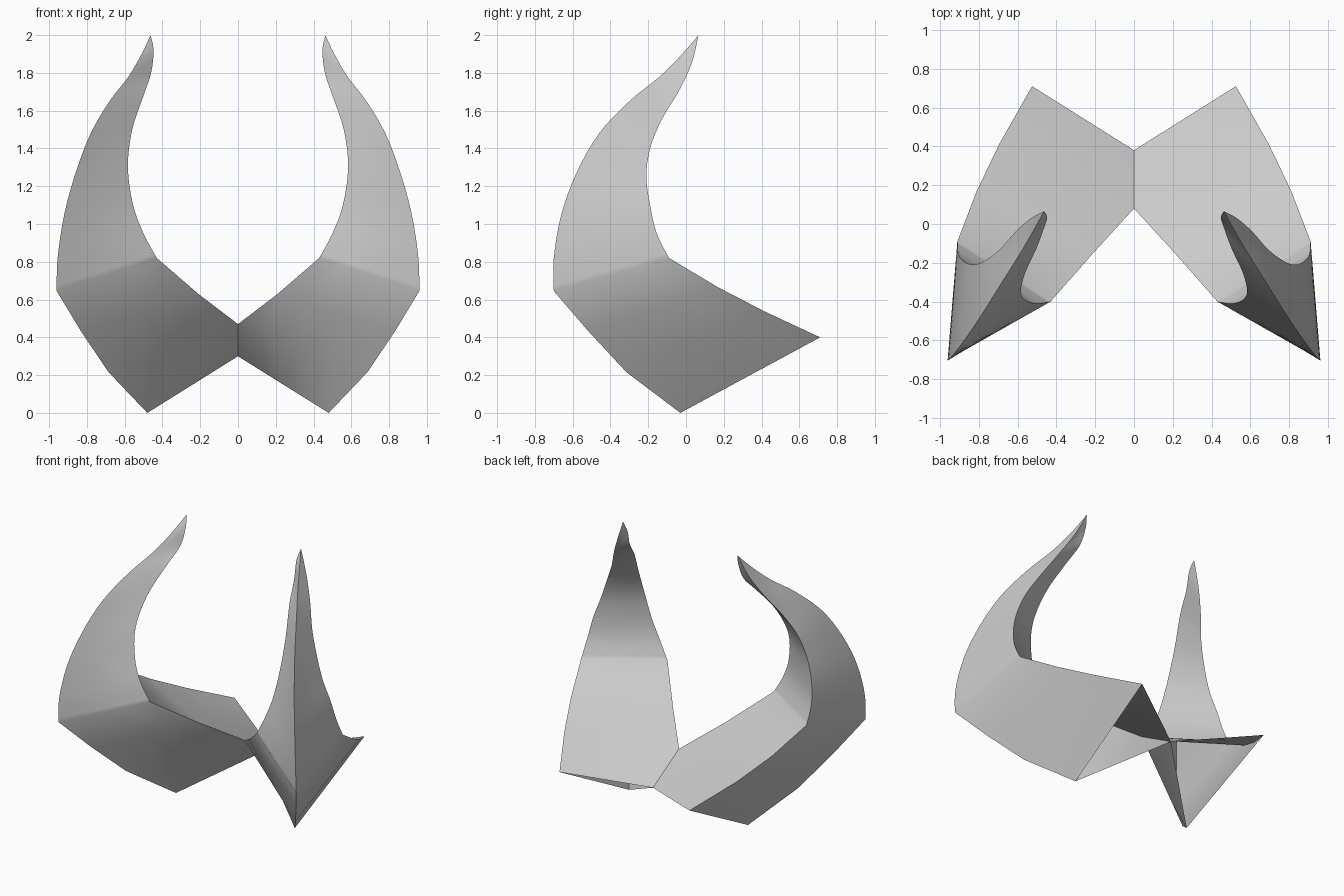
import bpy, bmesh, math
from mathutils import Vector as V

if "Cube" in bpy.data.objects:
    bpy.data.objects.remove(bpy.data.objects["Cube"])

# Three-cornered cross-sections: (front corner, inner corner, outer back corner)
root = [  # open back end up to the bend
    [(.48, -.03, 0), (0, .38, .30), (.525, .71, .40)],
    [(.685, -.315, .215), (0, .08, .47), (.695, .41, .54)],
    [(.83, -.515, .43), (.21, -.15, .63), (.81, .17, .665)],
    [(.96, -.70, .645), (.43, -.40, .82), (.91, -.09, .82)],
]
blade = [  # bend up to the curled tip
    root[-1],
    [(.955, -.70, .82), (.50, -.41, .95), (.905, -.155, .95)],
    [(.92, -.66, 1.05), (.555, -.395, 1.1), (.88, -.19, 1.1)],
    [(.86, -.58, 1.27), (.583, -.35, 1.3), (.83, -.21, 1.25)],
    [(.78, -.46, 1.48), (.56, -.25, 1.5), (.77, -.19, 1.4)],
    [(.68, -.30, 1.65), (.50, -.12, 1.68), (.69, -.13, 1.55)],
    [(.58, -.14, 1.78), (.46, -.01, 1.8), (.61, -.04, 1.7)],
    [(.51, -.02, 1.90), (.447, .035, 1.92), (.53, .03, 1.85)],
    [(.463, .066, 2.0)] * 3,
]
SIDE = 4   # cells across each flat side
STEP = 4   # cells between blade sections


def catmull(p0, p1, p2, p3, t):
    return .5 * (2 * p1 + (p2 - p0) * t + (2 * p0 - 5 * p1 + 4 * p2 - p3) * t * t
                 + (3 * p1 - p0 - 3 * p2 + p3) * t ** 3)


def smooth_sections(secs, steps):
    out, n = [], len(secs)
    for i in range(n - 1):
        ids = [max(i - 1, 0), i, i + 1, min(i + 2, n - 1)]
        for s in range(steps):
            out.append([catmull(*[V(secs[k][c]) for k in ids], s / steps) for c in range(3)])
    return out + [[V(p) for p in secs[-1]]]


# One horn: loft the sections, then mirror it
rings = [[V(p) for p in s] for s in root[:-1]] + smooth_sections(blade, STEP)
bm = bmesh.new()
grid = []
for r in rings:
    grid.append([bm.verts.new(r[c].lerp(r[(c + 1) % 3], k / SIDE))
                 for c in range(3) for k in range(SIDE)])
n = 3 * SIDE
for a, b in zip(grid, grid[1:]):
    for j in range(n):
        k = (j + 1) % n
        bm.faces.new((a[j], a[k], b[k], b[j]))
bmesh.ops.remove_doubles(bm, verts=bm.verts, dist=.0005)
bmesh.ops.recalc_face_normals(bm, faces=bm.faces)
mesh = bpy.data.meshes.new("horns")
bm.to_mesh(mesh)
bm.free()
horns = bpy.data.objects.new("horns", mesh)
bpy.context.collection.objects.link(horns)
mirror = horns.modifiers.new("mirror", 'MIRROR')
mirror.use_clip = True

# Smooth sides with crisp long edges
bpy.context.view_layer.objects.active = horns
horns.select_set(True)
bpy.ops.object.shade_smooth_by_angle(angle=math.radians(50))
